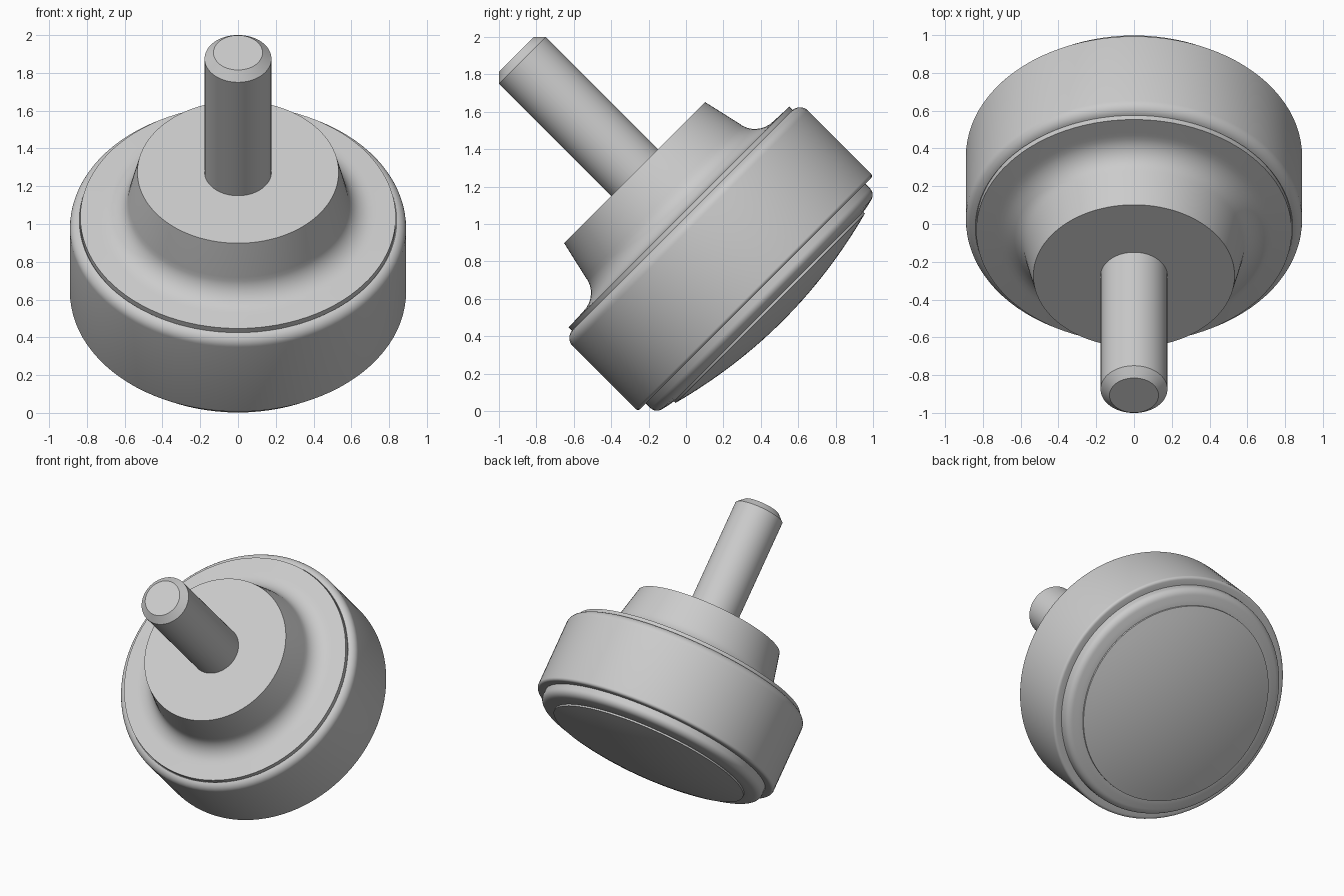
import bpy, bmesh, math
from mathutils import Matrix, Vector

old = bpy.data.objects.get("Cube")
if old:
    bpy.data.objects.remove(old, do_unlink=True)

# One plain grey for the whole model
grey = bpy.data.materials.new("plain_grey")
grey.use_nodes = True
colour = (0.6, 0.6, 0.6, 1)
grey.diffuse_color = colour
grey.node_tree.nodes["Principled BSDF"].inputs["Base Color"].default_value = colour

# The turning axis leans 45 degrees towards the front
TILT = Matrix.Translation((0, 0.5, 0.5)) @ Matrix.Rotation(math.radians(45), 4, 'X')


def arc(centre, radii, start, end, steps=8):
    """Points (radius, height) along an elliptical arc, angles in degrees."""
    angles = [math.radians(start + (end - start) * i / steps) for i in range(steps + 1)]
    return [(centre[0] + radii[0] * math.cos(a), centre[1] + radii[1] * math.sin(a))
            for a in angles]


def lathe(name, profile, segments=96):
    """Turn a (radius, height) profile, listed bottom to top, about the axis."""
    bm = bmesh.new()
    verts = [bm.verts.new((r, 0, h)) for r, h in profile]
    edges = [bm.edges.new(pair) for pair in zip(verts, verts[1:])]
    bmesh.ops.spin(bm, geom=verts + edges, cent=Vector(), axis=(0, 0, 1),
                   angle=math.tau, steps=segments, use_duplicate=False)
    bmesh.ops.remove_doubles(bm, verts=bm.verts, dist=0.0005)
    bmesh.ops.recalc_face_normals(bm, faces=bm.faces)
    mesh = bpy.data.meshes.new(name)
    bm.to_mesh(mesh)
    bm.free()
    mesh.transform(TILT)
    mesh.materials.append(grey)
    obj = bpy.data.objects.new(name, mesh)
    bpy.context.collection.objects.link(obj)
    bpy.ops.object.select_all(action='DESELECT')
    obj.select_set(True)
    bpy.context.view_layer.objects.active = obj
    bpy.ops.object.shade_smooth_by_angle(angle=math.radians(30))


# Chamfered pin
lathe("pin", [(0, 1.05), (0.177, 1.05), (0.177, 1.945), (0.13, 1.99), (0, 1.99)])

# Tapered hub flaring through a cove into the top plate
lathe("hub_and_top_plate",
      [(0, 0.72), (0.835, 0.72), (0.835, 0.76), (0.74, 0.764)]
      + arc((0.72, 0.9), (0.14, 0.135), 270, 185)
      + [(0.533, 1.096), (0, 1.096)])

# Thick round body with softened shoulders
lathe("body",
      [(0, 0.18), (0.845, 0.18)]
      + arc((0.87, 0.2), (0.02, 0.02), 270, 360, 5)
      + arc((0.83, 0.675), (0.06, 0.06), 0, 80)
      + [(0.835, 0.725), (0, 0.725)])

# Rounded bead under the body
lathe("bottom_bead",
      [(0, 0.082), (0.715, 0.082), (0.75, 0.088)]
      + arc((0.775, 0.145), (0.055, 0.05), 280, 360)
      + [(0.83, 0.19), (0, 0.19)])

# Shallow domed lens on the underside
half, depth = 0.715, 0.095
lens = [(half * i / 14, 0.07 - depth * (1 - (i / 14) ** 2)) for i in range(15)]
lathe("bottom_lens", lens + [(half, 0.09), (0, 0.09)])
